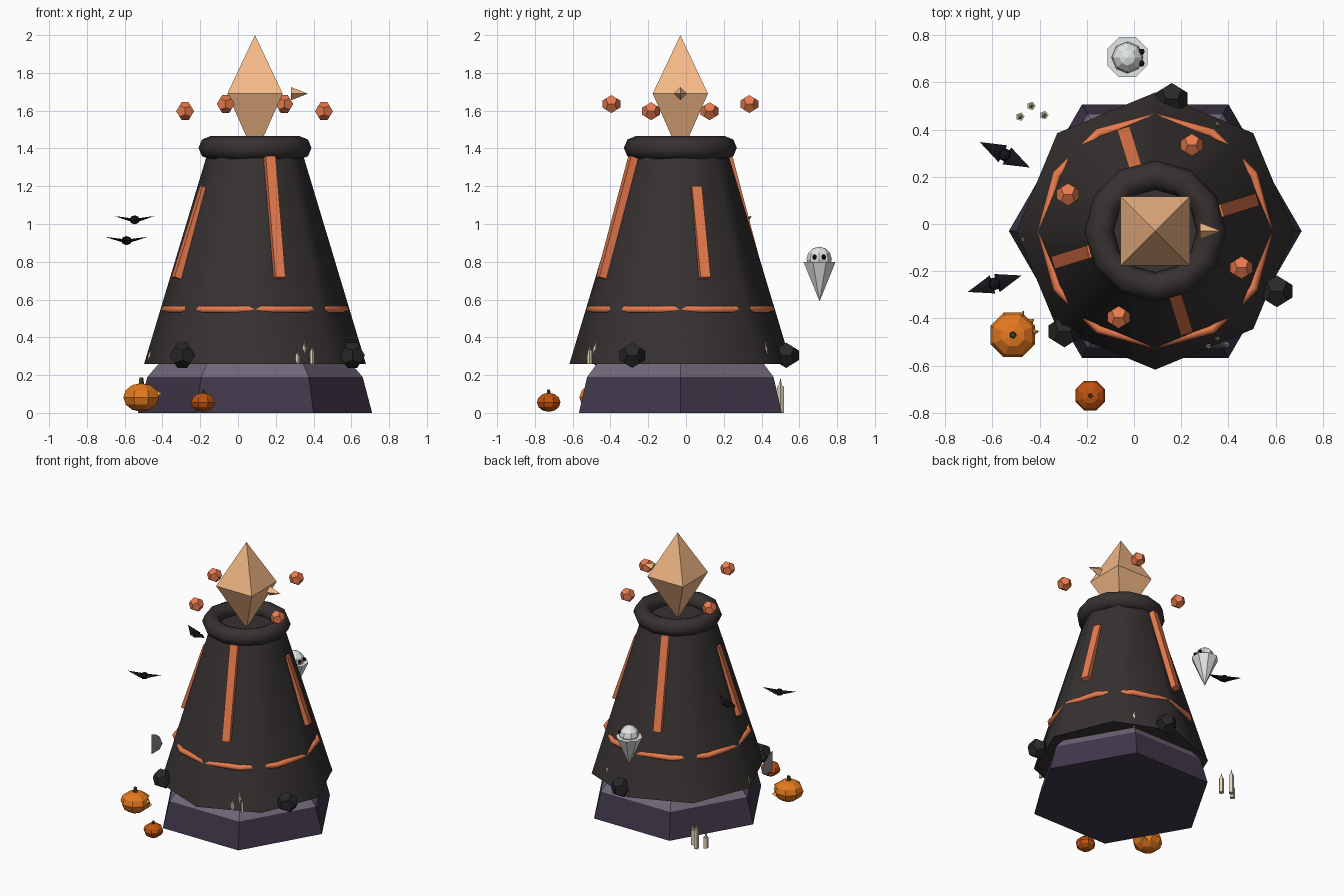
import bpy, bmesh, math
from math import sin, cos, pi, radians
from mathutils import Vector, Matrix

if "Cube" in bpy.data.objects:
    bpy.data.objects.remove(bpy.data.objects["Cube"])

CX, CY = 0.09, -0.03          # axis of the tower


def material(name, rgb):
    m = bpy.data.materials.new(name)
    m.diffuse_color = [(c / 255) ** 2.2 for c in rgb] + [1]
    m.use_nodes = True
    m.node_tree.nodes["Principled BSDF"].inputs["Base Color"].default_value = m.diffuse_color
    return m


ROCK = material("rock", (58, 53, 53))
COAL = material("coal", (45, 43, 45))
PLINTH = material("plinth", (66, 58, 76))
LEDGE = material("ledge", (112, 104, 120))
LAVA = material("lava", (232, 122, 78))
CRYSTAL = material("crystal", (244, 184, 134))
PUMPKIN = material("pumpkin", (228, 120, 36))
PUMPKIN_B = material("dark_pumpkin", (190, 84, 24))
STEM = material("stem", (66, 74, 40))
GLOW = material("glow", (240, 170, 70))
WAX = material("wax", (226, 214, 186))
GHOST = material("ghost", (226, 230, 228))
BLACK = material("black", (28, 26, 32))
GREY = material("grey", (140, 140, 146))


def finish(name, bm, mat, loc=(0, 0, 0), rot=None, smooth=None):
    bmesh.ops.recalc_face_normals(bm, faces=bm.faces)
    me = bpy.data.meshes.new(name)
    bm.to_mesh(me)
    bm.free()
    me.materials.append(mat)
    ob = bpy.data.objects.new(name, me)
    bpy.context.collection.objects.link(ob)
    ob.matrix_world = Matrix.Translation(loc) @ (rot or Matrix.Identity(4))
    if smooth:
        bpy.context.view_layer.objects.active = ob
        ob.select_set(True)
        bpy.ops.object.shade_smooth_by_angle(angle=radians(smooth))
        ob.select_set(False)
    return ob


def lathe(name, profile, n, mat, loc=(0, 0, 0), rot=None, a0=0.0, smooth=None):
    """Turn (radius, z) points about z with n sides; radius 0 makes a tip."""
    bm = bmesh.new()
    rings = []
    for r, z in profile:
        k = n if r > 0 else 1
        rings.append([bm.verts.new((r * cos(a0 + 2 * pi * i / n), r * sin(a0 + 2 * pi * i / n), z))
                      for i in range(k)])
    for a, b in zip(rings, rings[1:]):
        for i in range(n):
            quad = [a[i % len(a)], a[(i + 1) % len(a)], b[(i + 1) % len(b)], b[i % len(b)]]
            bm.faces.new(list(dict.fromkeys(quad)))
    for ring in (rings[0], rings[-1]):
        if len(ring) > 1:
            bm.faces.new(ring)
    return finish(name, bm, mat, loc, rot, smooth)


def ball(rx, rz, rings):
    return [(0 if i in (0, rings) else rx * sin(pi * i / rings), -rz * cos(pi * i / rings))
            for i in range(rings + 1)]


def dodecahedron(name, r, mat, loc):
    p = (1 + 5 ** 0.5) / 2
    bm = bmesh.new()
    pts = [(x, y, z) for x in (-1, 1) for y in (-1, 1) for z in (-1, 1)]
    for a in (-1, 1):
        for b in (-1, 1):
            pts += [(0, b * p, a / p), (a / p, 0, b * p), (a * p, b / p, 0)]
    for v in pts:
        bm.verts.new(Vector(v) * r / 3 ** 0.5)
    bmesh.ops.convex_hull(bm, input=bm.verts)
    bmesh.ops.dissolve_limit(bm, angle_limit=0.05, verts=bm.verts, edges=bm.edges)
    finish(name, bm, mat, loc)


def torus(name, major, minor, n, m, z, mat):
    bpy.ops.mesh.primitive_torus_add(major_radius=major, minor_radius=minor, major_segments=n,
                                     minor_segments=m, location=(CX, CY, z))
    ob = bpy.context.object
    ob.name = name
    ob.data.materials.append(mat)
    bpy.ops.object.shade_smooth_by_angle(angle=radians(65))
    ob.select_set(False)


def box(name, size, mat, mw):
    bm = bmesh.new()
    bmesh.ops.create_cube(bm, size=1, matrix=Matrix.Diagonal((*size, 1)))
    finish(name, bm, mat, rot=mw)


RZ = lambda a: Matrix.Rotation(a, 4, 'Z')
RY = lambda a: Matrix.Rotation(a, 4, 'Y')
C = (CX, CY, 0)

# Hexagonal plinth, ledge and eight-sided cone
lathe("plinth", [(0.62, 0), (0.57, 0.19)], 6, PLINTH, C)
lathe("ledge", [(0.57, 0.19), (0.51, 0.26)], 6, LEDGE, C)
lathe("cone_body", [(0.587, 0.26), (0.25, 1.38)], 8, ROCK, C, smooth=50)
torus("crater_rim", 0.237, 0.062, 12, 8, 1.403, ROCK)
torus("lava_ring", 0.48, 0.02, 12, 6, 0.548, LAVA)

# Lava streaks leaning on the cone: (radius, z) of outer top and bottom
for i in range(4):
    top, bot = ((0.298, 1.20), (0.454, 0.72)) if i % 2 == 0 else ((0.28, 1.36), (0.457, 0.72))
    dr, dz = bot[0] - top[0], top[1] - bot[1]
    mw = (Matrix.Translation(C) @ RZ(0.3 + i * pi / 2)
          @ Matrix.Translation(((top[0] + bot[0]) / 2, 0, (top[1] + bot[1]) / 2))
          @ RY(-math.atan2(dr, dz)) @ Matrix.Translation((-0.02, 0, 0)))
    box(f"lava_streak_{i}", (0.04, 0.055, math.hypot(dr, dz)), LAVA, mw)

# Crystal and its side spike
lathe("crystal", [(0, 1.36), (0.207, 1.69), (0, 2.0)], 4, CRYSTAL, C, a0=pi / 4)
lathe("crystal_spike", [(0.035, 0), (0, 0.09)], 4, CRYSTAL, (0.28, CY, 1.69), RY(pi / 2))

# Floating embers and boulders
for i, p in enumerate([(-0.28, 0.125, 1.597), (0.245, 0.335, 1.635),
                       (0.455, -0.185, 1.597), (-0.065, -0.395, 1.635)]):
    dodecahedron(f"ember_{i}", 0.051, LAVA, p)
for i, p in enumerate([(0.605, -0.285), (-0.295, -0.455), (0.16, 0.53)]):
    dodecahedron(f"boulder_{i}", 0.072, COAL, (*p, 0.305))


# Candle trios, on the ledge and on the ground
def candles(name, x, y, z, s):
    for i, (dx, dy, h) in enumerate([(-0.036, -0.035, 0.08), (0, 0, 0.12), (0.042, -0.03, 0.10)]):
        r = 0.012 * s
        h *= s
        lathe(f"{name}_{i}", [(r, 0), (r, h - 0.03 * s), (0.6 * r, h - 0.03 * s), (0, h)], 5, WAX,
              (x + dx * min(s, 1.3), y + dy * min(s, 1.3), z))


for k, a in enumerate((-60, 60, 180)):
    candles(f"ledge_candle_{k}", CX + 0.52 * cos(radians(a)), CY + 0.52 * sin(radians(a)), 0.26, 1)
candles("ground_candle", -0.435, 0.50, 0, 1.55)

# Pumpkins
for name, x, y, r, h, mat in (("large_pumpkin", -0.513, -0.47, 0.102, 0.078, PUMPKIN),
                              ("small_pumpkin", -0.185, -0.727, 0.068, 0.052, PUMPKIN_B)):
    lathe(name, ball(r, h * 0.97, 6), 8, mat, (x, y, h + 0.004), a0=pi / 8)
    lathe(name + "_stem", [(0.16 * r, 0), (0.11 * r, h * 0.5)], 5, STEM, (x, y, 1.9 * h))

# Carved face of the large pumpkin
for i, (a, z, r) in enumerate([(66, 0.10, 0.02), (8, 0.10, 0.02), (37, 0.055, 0.026)]):
    d = Vector((cos(radians(a)), sin(radians(a)), 0))
    lathe(f"pumpkin_face_{i}", [(r, 0), (0, 0.03)], 3, GLOW,
          Vector((-0.513, -0.47, z)) + d * 0.083, RZ(radians(a)) @ RY(pi / 2), a0=pi)

# Ghost
lathe("ghost_body", [(0, 0.59), (0.092, 0.80)], 8, GHOST, (-0.028, 0.707, 0), a0=pi / 8)
lathe("ghost_head", ball(0.067, 0.067, 6), 8, GHOST, (-0.028, 0.705, 0.813))
for i, y in enumerate((0.68, 0.73)):
    lathe(f"ghost_eye_{i}", ball(0.014, 0.014, 4), 6, BLACK, (0.032, y, 0.825))

# Bats: a body and two flattened wings each
for k, (x, y, z, a) in enumerate([(-0.547, 0.293, 1.022, -27), (-0.59, -0.253, 0.912, 17)]):
    flat = Matrix.Diagonal((1, 1, 0.8, 1))
    lathe(f"bat_{k}_body", ball(0.03, 0.03, 4), 6, BLACK, (x, y, z), RZ(radians(a)) @ flat)
    for s in (-1, 1):
        rot = (RZ(radians(a)) @ RY(s * radians(78)) @ Matrix.Diagonal((0.25, 1, 1, 1)))
        lathe(f"bat_{k}_wing_{s}", [(0.04, 0.01), (0, 0.122)], 4, BLACK, (x, y, z - 0.005), rot)

# Thin rounded slab on the left side
bm = bmesh.new()
bm.faces.new([bm.verts.new((0, y, z)) for y, z in
              ((0, 0), (0.096, 0), (0.13, 0.03), (0.096, 0.095), (0.05, 0.13), (0, 0.146))])
finish("side_slab", bm, GREY, (-0.55, -0.23, 0.33))
